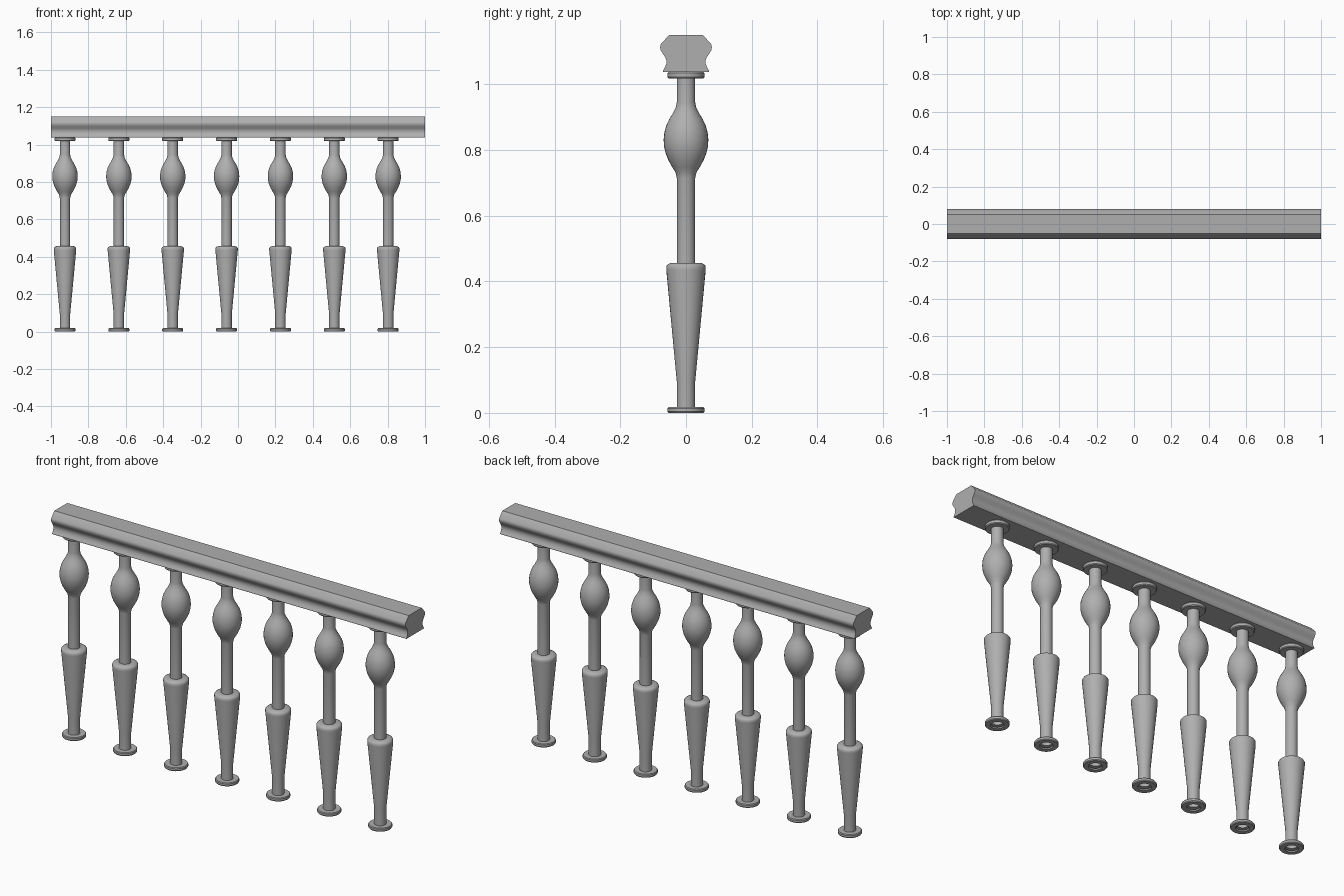
import bpy, bmesh, math

if "Cube" in bpy.data.objects:
    bpy.data.objects.remove(bpy.data.objects["Cube"])

SEG = 32

# Dark grey finish shared by all parts
grey = bpy.data.materials.new("dark_grey")
grey.diffuse_color = (0.43, 0.43, 0.43, 1)
grey.use_nodes = True
grey.node_tree.nodes["Principled BSDF"].inputs["Base Color"].default_value = grey.diffuse_color

def finish(bm, name, angle=35):
    bmesh.ops.recalc_face_normals(bm, faces=bm.faces)
    me = bpy.data.meshes.new(name)
    bm.to_mesh(me)
    bm.free()
    me.materials.append(grey)
    ob = bpy.data.objects.new(name, me)
    bpy.context.collection.objects.link(ob)
    bpy.ops.object.select_all(action='DESELECT')
    ob.select_set(True)
    bpy.context.view_layer.objects.active = ob
    bpy.ops.object.shade_smooth_by_angle(angle=math.radians(angle))
    return ob

def lathe(profile, name):
    bm = bmesh.new()
    rings = [[bm.verts.new((r * math.cos(2 * math.pi * i / SEG),
                            r * math.sin(2 * math.pi * i / SEG), z))
              for i in range(SEG)] for r, z in profile]
    for a, b in zip(rings, rings[1:]):
        for i in range(SEG):
            j = (i + 1) % SEG
            bm.faces.new((a[i], a[j], b[j], b[i]))
    return finish(bm, name)

# Turned baluster: foot disc, tapered vase, shaft, bulb, top disc
profile = [
    (0.028, 0.006), (0.031, 0.0), (0.053, 0.0), (0.056, 0.004), (0.056, 0.014), (0.053, 0.018),
    (0.028, 0.018), (0.028, 0.095), (0.060, 0.435), (0.060, 0.446),
    (0.056, 0.452), (0.045, 0.457), (0.028, 0.457),
    (0.028, 0.715), (0.032, 0.732), (0.042, 0.748), (0.053, 0.768), (0.062, 0.790),
    (0.067, 0.812), (0.068, 0.832), (0.066, 0.853), (0.060, 0.875), (0.051, 0.894),
    (0.040, 0.912), (0.031, 0.930), (0.028, 0.945), (0.028, 1.018),
    (0.053, 1.018), (0.056, 1.022), (0.056, 1.034), (0.053, 1.038), (0.028, 1.038),
]
first = lathe(profile, "baluster_1")
for i in range(7):
    ob = first if i == 0 else first.copy()
    if i:
        ob.name = f"baluster_{i + 1}"
        bpy.context.collection.objects.link(ob)
    ob.location.x = -0.925 + i * 0.288

# Handrail: moulded half section, mirrored and extruded along x
half = [(0.070, 1.038), (0.070, 1.042), (0.064, 1.052), (0.060, 1.063),
        (0.060, 1.074), (0.064, 1.084), (0.072, 1.095), (0.077, 1.104),
        (0.079, 1.113), (0.077, 1.122), (0.052, 1.150)]
section = half + [(-y, z) for y, z in reversed(half)]
bm = bmesh.new()
face = bm.faces.new([bm.verts.new((-1, y, z)) for y, z in section])
ext = bmesh.ops.extrude_face_region(bm, geom=[face], use_keep_orig=True)
bmesh.ops.translate(bm, vec=(2, 0, 0),
                    verts=[v for v in ext['geom'] if isinstance(v, bmesh.types.BMVert)])
finish(bm, "handrail", 30)
